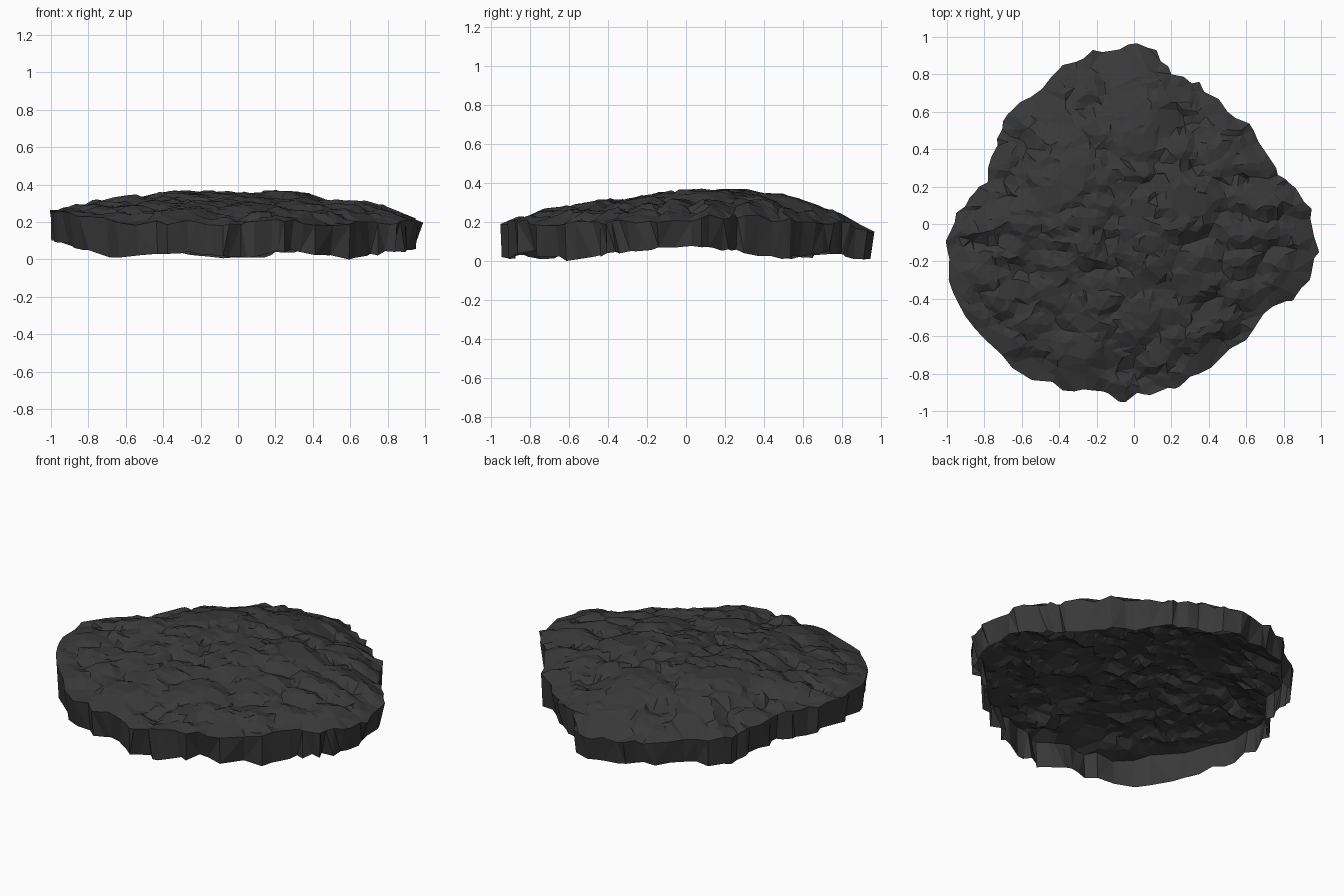
import bpy, bmesh, math, random
from mathutils import Vector, geometry

if "Cube" in bpy.data.objects:
    bpy.data.objects.remove(bpy.data.objects["Cube"])

random.seed(11)
C = Vector((-0.08, 0.1))
TOP = 0.345

# rim of the slab: x, y, top z, bottom z
RIM = [(-.03, .96, .15, .01), (.12, .93, .16, .01), (.2, .8, .2, .04), (.35, .76, .19, .05),
       (.5, .6, .2, .02), (.64, .5, .21, .01), (.76, .3, .23, .04), (.83, .22, .22, .06),
       (.95, .08, .22, .07), (.99, -.15, .2, .07), (.94, -.3, .2, .05), (.85, -.41, .19, .04),
       (.73, -.45, .2, .03), (.6, -.62, .19, 0), (.35, -.8, .19, .04), (.22, -.88, .21, .05),
       (.05, -.91, .2, .01), (-.08, -.95, .18, .02), (-.22, -.89, .2, .03), (-.38, -.89, .19, .03),
       (-.65, -.77, .2, .01), (-.85, -.56, .23, .05), (-.97, -.36, .25, .09), (-1, -.13, .26, .1),
       (-.95, .06, .25, .09), (-.85, .17, .24, .07), (-.78, .25, .22, .06), (-.73, .42, .2, .04),
       (-.7, .55, .18, .01), (-.55, .68, .18, .03), (-.38, .85, .18, .03), (-.22, .93, .17, .02)]


def angle(x, y):
    return math.atan2(y - C.y, x - C.x) % (2 * math.pi)


# densify the rim with chipped points
dense = []
for a, b in zip(RIM, RIM[1:] + RIM[:1]):
    dense.append(a)
    for t in (random.uniform(.2, .42), random.uniform(.58, .8)):
        m = [p + (q - p) * t for p, q in zip(a, b)]
        d = (Vector(m[:2]) - C).normalized() * random.uniform(-.02, .018)
        dense.append((m[0] + d.x, m[1] + d.y, m[2] + random.uniform(-.015, .015),
                      max(0, m[3] + random.uniform(-.012, .012))))
table = sorted((angle(p[0], p[1]), (Vector(p[:2]) - C).length, p[2], p[3]) for p in dense)


def rim(x, y):
    """radius, top z, bottom z of the rim in this direction"""
    t = angle(x, y)
    i = next((n for n, e in enumerate(table) if e[0] > t), len(table))
    lo, hi = table[i - 1], table[i % len(table)]
    span = (hi[0] - lo[0]) % (2 * math.pi)
    f = ((t - lo[0]) % (2 * math.pi)) / max(span, 1e-6)
    return [lo[j] + (hi[j] - lo[j]) * f for j in (1, 2, 3)]


# overlapping stones: tilted plates with bevelled polygon edges, the highest one wins
stones = []
for _ in range(230):
    stones.append((random.uniform(-1, 1), random.uniform(-1, .85), random.uniform(-.6, .6),
                   random.uniform(.08, .19), random.uniform(.05, .10), random.uniform(-.01, .025),
                   random.uniform(-.13, .13), random.uniform(-.22, .22)))
stones += [(0, .66, 1.5, .32, .2, .02, 0, -.03), (-.35, .22, .9, .22, .15, .03, 0, .05),
           (-.3, -.68, .3, .2, .14, .02, 0, -.05), (.02, -.5, 1.2, .18, .12, .015, .05, 0)]


def relief(x, y):
    best = -.04
    for sx, sy, a, la, lb, h, tx, ty in stones:
        dx, dy = x - sx, y - sy
        u = abs(dx * math.cos(a) + dy * math.sin(a)) / la
        v = abs(dy * math.cos(a) - dx * math.sin(a)) / lb
        d = max(u, v, .72 * (u + v))
        if d < 1.25:
            best = max(best, h + tx * dx + ty * dy - .07 * max(0, d - .55))
    return best


def height(x, y):
    R, zt, _ = rim(x, y)
    r = min(1, math.hypot(x - C.x, y - C.y) / R)
    top = TOP - .035 * min(1, max(0, (-.05 - y) / .2)) - .02 * min(1, max(0, (y - .45) / .2))
    z = zt + (top - zt) * (1 - r ** 2.7)
    return z + (relief(x, y) + random.uniform(-.004, .004)) * min(1, (1 - r) * 7 + .1)


# top surface: jittered points triangulated inside the rim
pts = [Vector(p[:2]) for p in dense]
loop = [(i, (i + 1) % len(pts)) for i in range(len(pts))]
S = .036
for i in range(-30, 31):
    for j in range(-30, 31):
        x = (i + random.uniform(-.45, .45) + .5 * (j % 2)) * S
        y = (j + random.uniform(-.45, .45)) * S
        if math.hypot(x - C.x, y - C.y) < rim(x, y)[0] - .03:
            pts.append(Vector((x, y)))
res = geometry.delaunay_2d_cdt(pts, loop, [], 1, 1e-5)
bm = bmesh.new()
vs = [bm.verts.new((p.x, p.y, height(p.x, p.y))) for p in res[0]]
for f in res[2]:
    bm.faces.new([vs[i] for i in f])

# merge nearly flat neighbours into larger rock facets
bmesh.ops.recalc_face_normals(bm, faces=bm.faces)
bmesh.ops.dissolve_limit(bm, angle_limit=math.radians(17), verts=[],
                         edges=[e for e in bm.edges if not e.is_boundary])
bmesh.ops.triangulate(bm, faces=bm.faces)

# broken side wall, open underneath
edge = [e for e in bm.edges if e.is_boundary]
new = bmesh.ops.extrude_edge_only(bm, edges=edge)['geom']
for v in [g for g in new if isinstance(g, bmesh.types.BMVert)]:
    k = random.uniform(.955, 1)
    v.co.z = rim(v.co.x, v.co.y)[2]
    v.co.x, v.co.y = C.x + (v.co.x - C.x) * k, C.y + (v.co.y - C.y) * k
bmesh.ops.triangulate(bm, faces=[g for g in new if isinstance(g, bmesh.types.BMFace)])
bmesh.ops.recalc_face_normals(bm, faces=bm.faces)
if sum(f.normal.z * f.calc_area() for f in bm.faces) < 0:
    bmesh.ops.reverse_faces(bm, faces=bm.faces)

me = bpy.data.meshes.new("rock_slab")
bm.to_mesh(me)
bm.free()
slab = bpy.data.objects.new("rock_slab", me)
bpy.context.collection.objects.link(slab)

# dark stone
mat = bpy.data.materials.new("dark_stone")
mat.diffuse_color = (.04, .04, .04, 1)
mat.use_nodes = True
mat.node_tree.nodes["Principled BSDF"].inputs["Base Color"].default_value = mat.diffuse_color
me.materials.append(mat)
